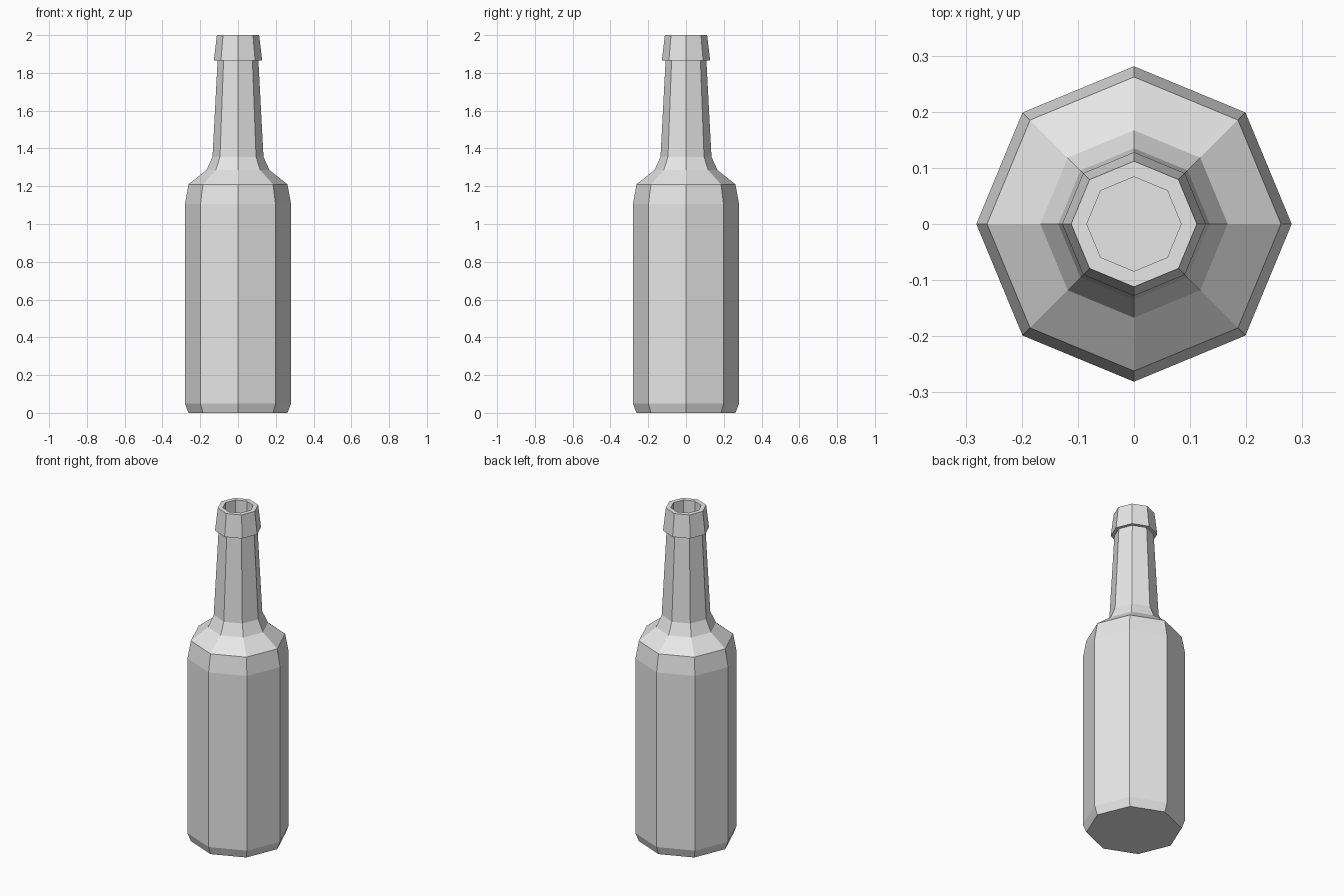
import bpy, bmesh
from math import cos, sin, pi

cube = bpy.data.objects.get("Cube")
if cube:
    bpy.data.objects.remove(cube, do_unlink=True)

SIDES = 8

grey = bpy.data.materials.new("plain_grey")
grey.use_nodes = True
colour = (0.8, 0.8, 0.8, 1)
grey.diffuse_color = colour
grey.node_tree.nodes["Principled BSDF"].inputs["Base Color"].default_value = colour


def lathe(name, profile):
    """Turn a (radius, height) profile into a flat-faced, capped solid."""
    bm = bmesh.new()
    rings = [[bm.verts.new((r * cos(2 * pi * i / SIDES), r * sin(2 * pi * i / SIDES), z))
              for i in range(SIDES)] for r, z in profile]
    for low, high in zip(rings, rings[1:]):
        for i in range(SIDES):
            j = (i + 1) % SIDES
            bm.faces.new((low[i], low[j], high[j], high[i]))
    bm.faces.new(rings[0][::-1])
    bm.faces.new(rings[-1])
    mesh = bpy.data.meshes.new(name)
    bm.to_mesh(mesh)
    bm.free()
    mesh.materials.append(grey)
    obj = bpy.data.objects.new(name, mesh)
    bpy.context.collection.objects.link(obj)
    return obj


# Body, shoulder, neck, lip and bore in one continuous profile
lathe("bottle", [
    (0.262, 0), (0.281, 0.05),          # chamfered base
    (0.281, 1.105), (0.262, 1.21),      # straight body
    (0.167, 1.285), (0.135, 1.355),     # shoulder
    (0.108, 1.865), (0.128, 1.865),     # neck and lip underside
    (0.112, 2.0), (0.084, 2.0),         # lip and rim
    (0.084, 1.865),                     # bore
])
